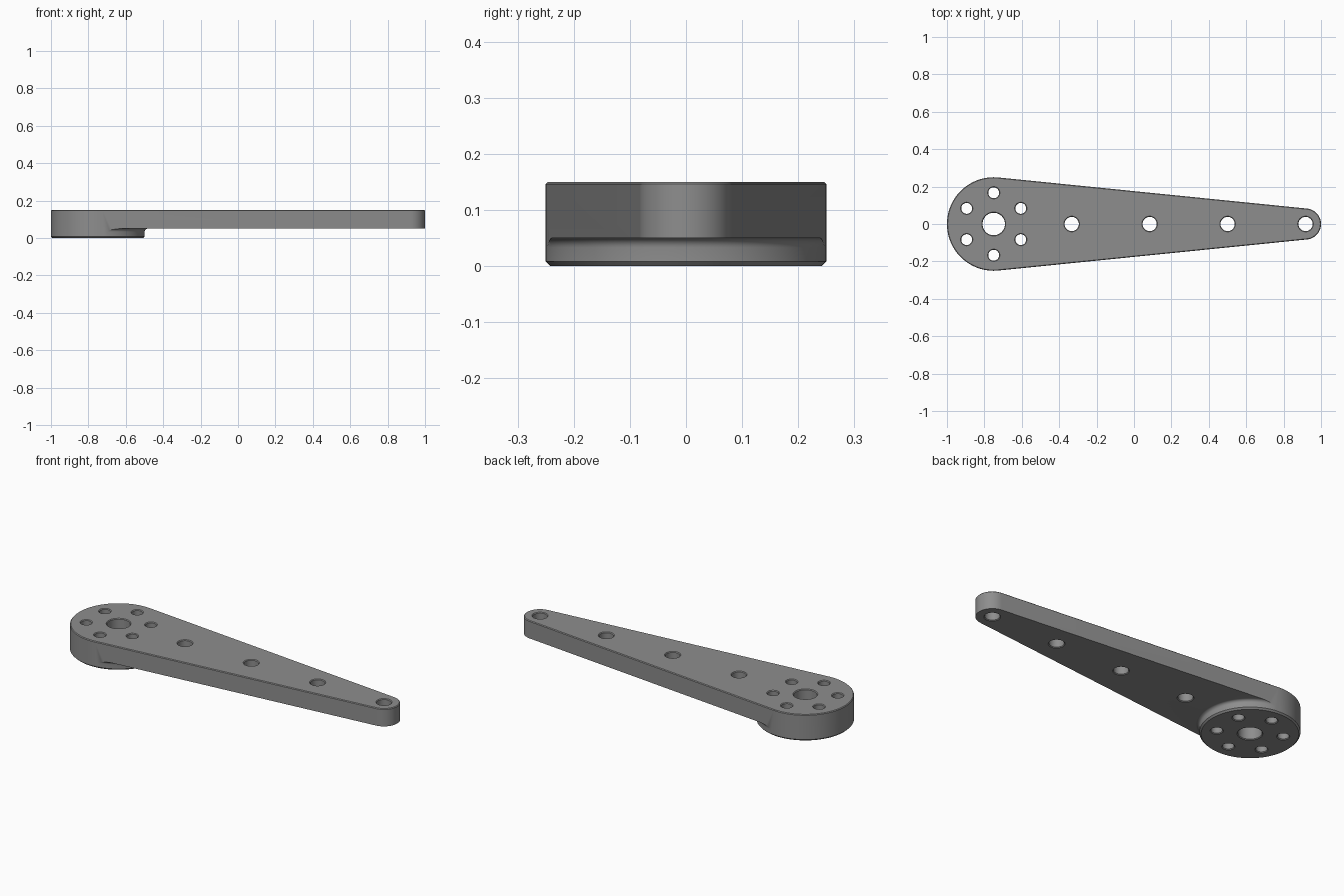
import bpy, bmesh, math
from math import sin, cos, pi

if "Cube" in bpy.data.objects:
    bpy.data.objects.remove(bpy.data.objects["Cube"])

HUB_X, HUB_R = -0.75, 0.25
TIP_X, TIP_R = 0.917, 0.083
TOP, UNDER = 0.15, 0.05      # top of the arm, underside of the arm
EDGE = 0.004                 # small chamfer on top edge and hole rims

metal = bpy.data.materials.new("grey metal")
metal.diffuse_color = (0.27, 0.27, 0.27, 1)
metal.use_nodes = True
metal.node_tree.nodes["Principled BSDF"].inputs["Base Color"].default_value = metal.diffuse_color


def make_object(name, bm):
    bmesh.ops.recalc_face_normals(bm, faces=bm.faces)
    mesh = bpy.data.meshes.new(name)
    bm.to_mesh(mesh)
    bm.free()
    mesh.materials.append(metal)
    obj = bpy.data.objects.new(name, mesh)
    bpy.context.collection.objects.link(obj)
    return obj


def bridge(bm, a, b):
    n = len(a)
    for i in range(n):
        j = (i + 1) % n
        bm.faces.new((a[i], a[j], b[j], b[i]))


def outline(inset):
    """Teardrop: two arcs joined by their common tangents."""
    a = math.acos((HUB_R - TIP_R) / (TIP_X - HUB_X))
    pts = []
    for cx, r, start, end, n in ((TIP_X, TIP_R, -a, a, 32),
                                 (HUB_X, HUB_R, a, 2 * pi - a, 64)):
        for i in range(n + 1):
            t = start + (end - start) * i / n
            pts.append((cx + (r - inset) * cos(t), (r - inset) * sin(t)))
    return pts


def revolve_rings(bm, profile, x, y, n):
    return [[bm.verts.new((x + r * cos(2 * pi * i / n), y + r * sin(2 * pi * i / n), z))
             for i in range(n)] for r, z in profile]


def add_hole(bm, x, y, r, bottom):
    """Drill shape that flares at both rims."""
    d = 0.01
    prof = [(r + EDGE + d, bottom - d), (r, bottom + EDGE), (r, TOP - EDGE), (r + EDGE + d, TOP + d)]
    rings = revolve_rings(bm, prof, x, y, 40)
    for a, b in zip(rings, rings[1:]):
        bridge(bm, a, b)
    bm.faces.new(rings[0])
    bm.faces.new(rings[-1])


def cut(obj, cutter):
    mod = obj.modifiers.new("cut", 'BOOLEAN')
    mod.operation = 'DIFFERENCE'
    mod.solver = 'EXACT'
    mod.object = cutter
    bpy.context.view_layer.objects.active = obj
    bpy.ops.object.modifier_apply(modifier=mod.name)
    bpy.data.objects.remove(cutter)


# Tapered arm blank with a chamfered top edge
bm = bmesh.new()
rings = [[bm.verts.new((x, y, z)) for x, y in outline(inset)]
         for inset, z in ((0, 0), (0, TOP - EDGE), (EDGE, TOP))]
for a, b in zip(rings, rings[1:]):
    bridge(bm, a, b)
bm.faces.new(rings[0])
bm.faces.new(rings[-1])
arm = make_object("lever_arm", bm)

# Relief under the arm: leaves the round hub with a fillet and a bottom chamfer
FIL = 0.017
ri = HUB_R + 0.0006
profile = [(HUB_R - 0.012, -0.004), (ri, 0.0086)]
for i in range(7):
    t = pi / 2 * i / 6
    profile.append((ri + FIL * (1 - cos(t)), UNDER - FIL + FIL * sin(t)))
profile += [(2.2, UNDER), (2.2, -0.004)]
bm = bmesh.new()
rings = revolve_rings(bm, profile, HUB_X, 0, 128)
for a, b in zip(rings, rings[1:] + rings[:1]):
    bridge(bm, a, b)
cut(arm, make_object("relief_cutter", bm))

# Hub bore, six bolt holes and the row of arm holes
bm = bmesh.new()
add_hole(bm, HUB_X, 0, 0.06, 0)
for k in range(6):
    t = pi / 6 + k * pi / 3
    add_hole(bm, HUB_X + 0.167 * cos(t), 0.167 * sin(t), 0.029, 0)
for k in range(4):
    add_hole(bm, -0.333 + k * 0.4167, 0, 0.038, UNDER)
cut(arm, make_object("hole_cutter", bm))

bpy.ops.object.select_all(action='DESELECT')
arm.select_set(True)
bpy.context.view_layer.objects.active = arm
bpy.ops.object.shade_smooth_by_angle(angle=math.radians(30))
